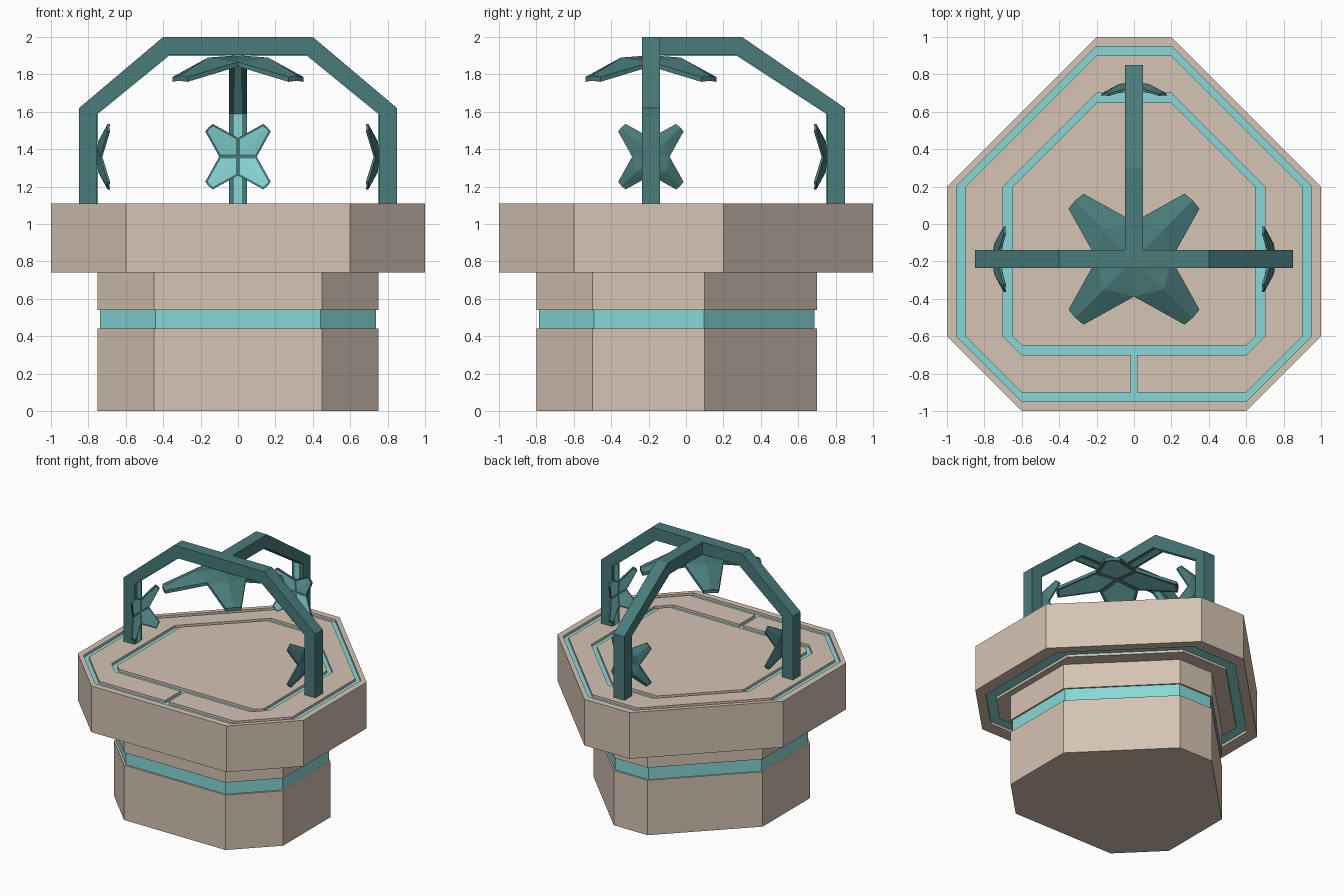
import bpy, bmesh, math
from mathutils import Matrix, Vector

if "Cube" in bpy.data.objects:
    bpy.data.objects.remove(bpy.data.objects["Cube"])


def material(name, rgb):
    m = bpy.data.materials.new(name)
    m.diffuse_color = (*rgb, 1)
    m.use_nodes = True
    m.node_tree.nodes["Principled BSDF"].inputs["Base Color"].default_value = m.diffuse_color
    return m


STONE = material("warm stone", (0.665, 0.546, 0.451))
GLOW = material("pale cyan", (0.242, 0.690, 0.690))
METAL = material("dark teal", (0.066, 0.198, 0.195))


def finish(bm, name, mats, matrix=Matrix()):
    bmesh.ops.recalc_face_normals(bm, faces=bm.faces)
    mesh = bpy.data.meshes.new(name)
    bm.to_mesh(mesh)
    bm.free()
    for m in mats:
        mesh.materials.append(m)
    ob = bpy.data.objects.new(name, mesh)
    ob.matrix_world = matrix
    bpy.context.collection.objects.link(ob)
    return ob


def outline(s, slit=0.017):
    """Eight-sided plan of half-size s, with two extra points front centre."""
    right = [(slit, -s), (0.6, -s), (s, -0.6), (s, 0.2), (0.2, s)]
    return right + [(-x, y) for x, y in reversed(right)]


def loft(name, loops, glow_bands, slit_bands=()):
    """Stack closed loops; chosen bands glow, slit bands open at front centre."""
    bm = bmesh.new()
    rows = [[bm.verts.new(p) for p in loop] for loop in loops]
    n = len(rows[0])
    for b in range(len(rows) - 1):
        lo, hi = rows[b], rows[b + 1]
        for i in range(n):
            j = (i + 1) % n
            if b in slit_bands and i == n - 1:
                continue
            f = bm.faces.new((lo[i], lo[j], hi[j], hi[i]))
            f.material_index = int(b in glow_bands)
    bm.faces.new(rows[0])
    bm.faces.new(rows[-1])
    if slit_bands:
        # floor and side walls of the slit
        r = rows[slit_bands[0]:slit_bands[-1] + 2]
        f = bm.faces.new((r[0][0], r[0][-1], r[-1][-1], r[-1][0]))
        f.material_index = 1
        for i in (0, -1):
            bm.faces.new([row[i] for row in r])
    return finish(bm, name, (STONE, GLOW))


# Pedestal with a glowing recessed belt
belt = [(0.75, 0), (0.75, 0.44), (0.737, 0.44), (0.737, 0.54),
        (0.75, 0.54), (0.75, 0.745)]
loft("pedestal", [[(x * k, y * k - 0.05, z) for x, y in outline(1)]
                  for k, z in belt], {2})

# Wide top slab with channels above and below
B, T, D = 0.74, 1.11, 0.02
steps = [(0.8, B), (0.8, B + D), (0.9, B + D), (0.9, B), (1, B), (1, T),
         (0.95, T), (0.95, T - D), (0.9, T - D), (0.9, T),
         (0.7, T), (0.7, T - D), (0.65, T - D), (0.65, T)]
loft("top_slab", [[(x, y, z) for x, y in outline(s)] for s, z in steps],
     {1, 7, 11}, (8, 9, 10))


# Arches
CY = -0.188


def side_line(d, flat, slope):
    """One bent leg, from floor to roof, at depth d inside the outer edge."""
    return [(0.85 - d, T - D), (0.85 - d, 1.62 - 0.3 * d),
            (flat - slope * d, 2 - d)]


def cross_line(d):
    leg = side_line(d, 0.4, 0.3)
    return leg + [(-x, z) for x, z in reversed(leg)]


def back_line(d):
    return side_line(d, 0.3, 0.27) + [(CY + 0.048, 2 - d)]


def bar(name, line, d0, d1, width, place, mat):
    """Rectangular beam between two depths of a bent line."""
    bm = bmesh.new()
    rows = [[bm.verts.new(place(u, v, z)) for u, z in line(d)]
            for d, v in ((d0, -width / 2), (d1, -width / 2),
                         (d1, width / 2), (d0, width / 2))]
    for k in range(4):
        a, b = rows[k], rows[(k + 1) % 4]
        for i in range(len(a) - 1):
            bm.faces.new((a[i], a[i + 1], b[i + 1], b[i]))
    for e in (0, -1):
        bm.faces.new([r[e] for r in rows])
    return finish(bm, name, (mat,))


for label, line, place in (
        ("cross_arch", cross_line, lambda u, v, z: (u, CY + v, z)),
        ("back_arch", back_line, lambda u, v, z: (v, u, z))):
    bar(label, line, 0, 0.097, 0.097, place, METAL)
    bar(label + "_light_strip", line, 0.095, 0.102, 0.045, place, GLOW)


# Four-armed cupped stars, glowing on the hollow side
def star(name, size, matrix):
    bm = bmesh.new()

    def ring(x, y, z):
        return [bm.verts.new(Matrix.Rotation(k * math.pi / 2, 3, 'Z')
                             @ Vector((x, y, z)) * size) for k in range(4)]

    top, low = (bm.verts.new((0, 0, z * size)) for z in (0, -0.02))
    ridge = ring(0.08, 0.08, -0.006)
    shells = []
    for valley_z, tip_z in ((-0.018, -0.058), (-0.03, -0.071)):
        shells.append((ring(0.1, 0, valley_z), ring(0.175, 0.135, tip_z),
                       ring(0.135, 0.175, tip_z),
                       ring(0.157, 0.157, tip_z + 0.003)))
    (v, a, b, t), (w, c, d, s) = shells
    arms = []
    for k in range(4):
        n = (k + 1) % 4
        for f in ((top, v[k], ridge[k]), (v[k], a[k], t[k], ridge[k]),
                  (top, ridge[k], v[n]), (ridge[k], t[k], b[k], v[n]),
                  (v[k], w[k], c[k], a[k]), (a[k], c[k], s[k], t[k]),
                  (t[k], s[k], d[k], b[k]), (b[k], d[k], w[n], v[n])):
            bm.faces.new(f)
        arms.append([bm.faces.new((low, s[k], c[k], w[k])),
                     bm.faces.new((low, w[n], d[k], s[k]))])
    bmesh.ops.recalc_face_normals(bm, faces=bm.faces)
    for arm in arms:
        bmesh.ops.inset_region(bm, faces=arm, thickness=0.011 * size,
                               use_even_offset=True)
        for f in arm:
            f.material_index = 1
    return finish(bm, name, (METAL, GLOW), matrix)


star("roof_star", 2, Matrix.Translation((0, CY, 1.902)))
star("back_star", 1, Matrix.Translation((0, 0.755, 1.36))
     @ Matrix.Rotation(-math.pi / 2, 4, 'X'))
for side, label in ((-1, "left_star"), (1, "right_star")):
    star(label, 1, Matrix.Translation((side * 0.755, CY, 1.36))
         @ Matrix.Rotation(side * math.pi / 2, 4, 'Y'))
